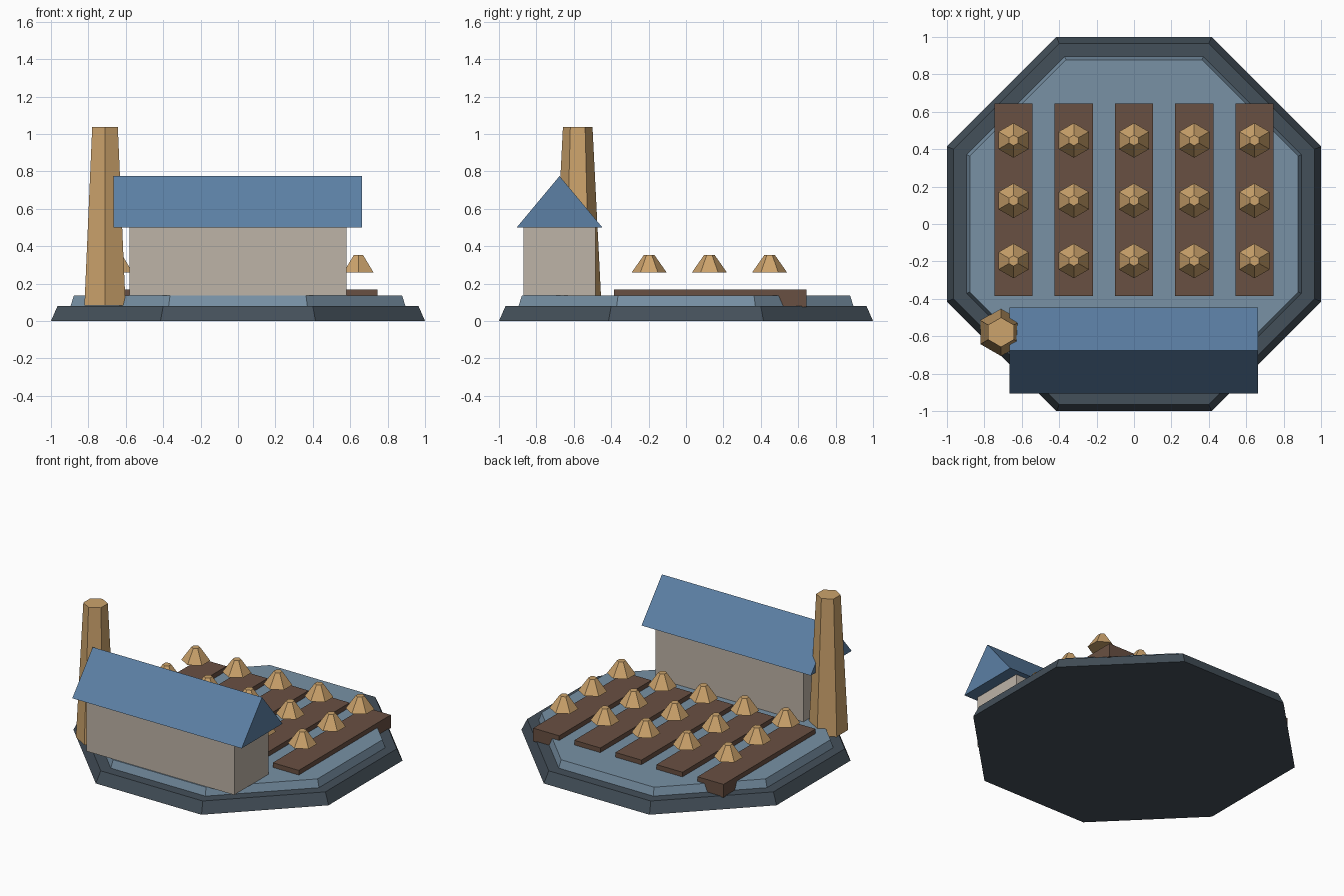
import bpy, bmesh
from math import cos, pi

cube = bpy.data.objects.get("Cube")
if cube:
    bpy.data.objects.remove(cube, do_unlink=True)


def material(name, rgb):
    """Flat material from 0-255 display values, stored as linear."""
    lin = [(c / 255 / 12.92) if c < 11 else ((c / 255 + 0.055) / 1.055) ** 2.4 for c in rgb]
    m = bpy.data.materials.new(name)
    m.use_nodes = True
    m.diffuse_color = (*lin, 1)
    m.node_tree.nodes["Principled BSDF"].inputs["Base Color"].default_value = (*lin, 1)
    return m


SLATE = material("dark slate", (68, 80, 90))
DECK = material("blue grey", (120, 145, 165))
ROOF = material("roof blue", (92, 128, 165))
WALL = material("warm grey", (190, 180, 167))
SOIL = material("soil brown", (105, 80, 66))
TAN = material("straw tan", (204, 163, 108))


def finish(name, bm, mat):
    bmesh.ops.recalc_face_normals(bm, faces=bm.faces)
    mesh = bpy.data.meshes.new(name)
    bm.to_mesh(mesh)
    bm.free()
    mesh.materials.append(mat)
    obj = bpy.data.objects.new(name, mesh)
    bpy.context.collection.objects.link(obj)
    return obj


def loft(name, rings, mat):
    """Closed solid through point rings of equal length."""
    bm = bmesh.new()
    loops = [[bm.verts.new(p) for p in ring] for ring in rings]
    n = len(loops[0])
    for a, b in zip(loops, loops[1:]):
        for i in range(n):
            j = (i + 1) % n
            bm.faces.new((a[i], a[j], b[j], b[i]))
    bm.faces.new(loops[0][::-1])
    bm.faces.new(loops[-1])
    return finish(name, bm, mat)


def frustum(name, sides, x, y, z0, z1, r0, r1, turn, mat):
    """Tapered polygonal column; r0 and r1 are corner radii."""
    bm = bmesh.new()
    bmesh.ops.create_cone(bm, cap_ends=True, segments=sides, radius1=r0, radius2=r1, depth=z1 - z0)
    spin = bmesh.ops.rotate
    from mathutils import Matrix
    spin(bm, verts=bm.verts, cent=(0, 0, 0), matrix=Matrix.Rotation(turn, 3, 'Z'))
    # Settle the corner directions so that one corner lies at the given angle
    obj = finish(name, bm, mat)
    obj.location = (x, y, (z0 + z1) / 2)
    return obj


def box(name, lo, hi, mat):
    corners = [(lo[0], lo[1]), (hi[0], lo[1]), (hi[0], hi[1]), (lo[0], hi[1])]
    return loft(name, [[(x, y, z) for x, y in corners] for z in (lo[2], hi[2])], mat)


# Octagonal base and raised deck, sized by their flat-to-flat half widths
k = 1 / cos(pi / 8)
frustum("base", 8, 0, 0, 0, 0.08, k, 0.965 * k, pi / 8, SLATE)
frustum("deck", 8, 0, 0, 0.08, 0.135, 0.895 * k, 0.878 * k, pi / 8, DECK)

# Planting beds with a row of crop mounds hovering over each
for i in range(5):
    x = (i - 2) * 0.322
    box(f"bed_{i + 1}", (x - 0.102, -0.385, 0.075), (x + 0.102, 0.645, 0.168), SOIL)
    for j in range(3):
        frustum(f"crop_{i + 1}_{j + 1}", 6, x, -0.197 + j * 0.322,
                0.26, 0.353, 0.093, 0.028, 0, TAN)

# Long house with a gabled roof
box("house_walls", (-0.58, -0.87, 0.135), (0.58, -0.485, 0.5), WALL)
gable = [(-0.905, 0.5), (-0.447, 0.5), (-0.676, 0.775)]
loft("house_roof", [[(x, y, z) for y, z in gable] for x in (-0.665, 0.662)], ROOF)

# Tall tapered chimney
frustum("chimney", 6, -0.711, -0.579, 0.082, 1.038, 0.127, 0.079, 0, TAN)
